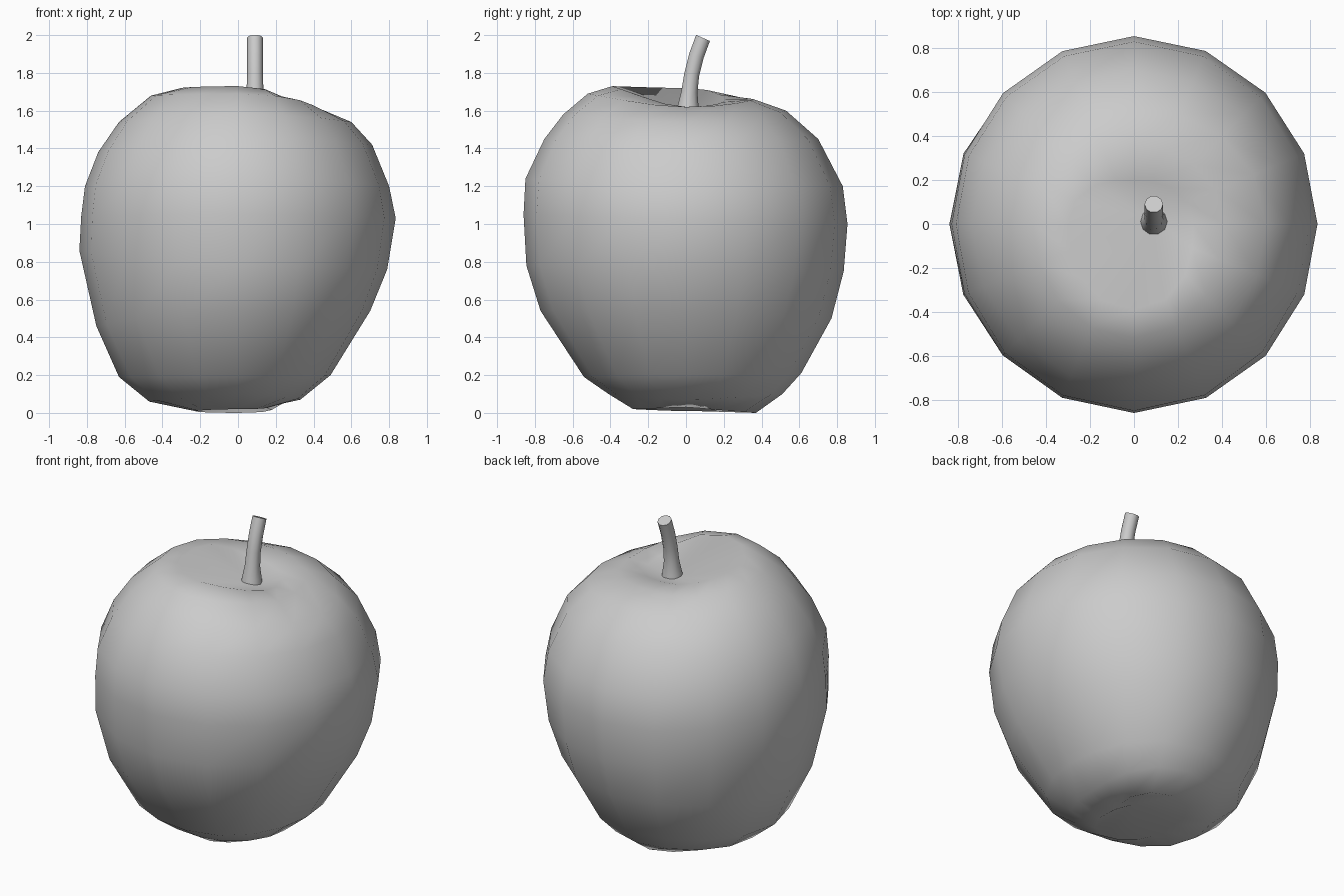
import bpy, bmesh, math
from mathutils import Vector, Matrix

if "Cube" in bpy.data.objects:
    bpy.data.objects.remove(bpy.data.objects["Cube"])


def loft(name, rings, start=None, end=None):
    """Skin a stack of point rings, closing ends with a pole or a flat cap."""
    bm = bmesh.new()
    loops = [[bm.verts.new(p) for p in ring] for ring in rings]
    n = len(loops[0])
    for a, b in zip(loops, loops[1:]):
        for i in range(n):
            j = (i + 1) % n
            bm.faces.new((a[i], a[j], b[j], b[i]))
    for loop, pole in ((loops[0], start), (loops[-1], end)):
        if pole is None:
            bm.faces.new(loop)
        else:
            c = bm.verts.new(pole)
            for i in range(n):
                bm.faces.new((loop[i], loop[(i + 1) % n], c))
    bmesh.ops.recalc_face_normals(bm, faces=bm.faces)
    mesh = bpy.data.meshes.new(name)
    bm.to_mesh(mesh)
    bm.free()
    obj = bpy.data.objects.new(name, mesh)
    bpy.context.collection.objects.link(obj)
    return obj


def smooth(obj, angle):
    bpy.ops.object.select_all(action='DESELECT')
    obj.select_set(True)
    bpy.context.view_layer.objects.active = obj
    bpy.ops.object.shade_smooth_by_angle(angle=math.radians(angle))


def lopsided_ring(quarters, sides=16):
    """Blend (radius, height) given at right, back, left and front."""
    pts = []
    for i in range(sides):
        t = 2 * math.pi * i / sides
        q = int(4 * i / sides)
        w = math.sin(t - q * math.pi / 2) ** 2
        (r0, z0), (r1, z1) = quarters[q], quarters[(q + 1) % 4]
        r, z = r0 + (r1 - r0) * w, z0 + (z1 - z0) * w
        pts.append((r * math.cos(t), r * math.sin(t), z))
    return pts


# Fruit body: uneven profile at right, back, left, front from base to rim
profile = [
    ((.13, .03), (.37, .00), (.22, .01), (.28, .02)),
    ((.33, .07), (.51, .10), (.47, .06), (.41, .10)),
    ((.49, .20), (.61, .21), (.63, .19), (.54, .19)),
    ((.70, .54), (.77, .50), (.75, .46), (.77, .54)),
    ((.79, .76), (.835, .75), (.84, .86), (.845, .78)),
    ((.835, 1.03), (.855, 1.0), (.83, 1.04), (.86, 1.05)),
    ((.80, 1.20), (.83, 1.20), (.81, 1.20), (.85, 1.24)),
    ((.71, 1.42), (.70, 1.45), (.74, 1.38), (.75, 1.45)),
    ((.60, 1.54), (.53, 1.60), (.63, 1.54), (.65, 1.58)),
    ((.41, 1.62), (.36, 1.66), (.46, 1.68), (.52, 1.69)),
    ((.27, 1.62), (.20, 1.65), (.30, 1.72), (.39, 1.73)),
]
body = loft("fruit_body", [lopsided_ring(q) for q in profile],
            start=(0, 0, .11), end=(.09, .02, 1.59))
smooth(body, 80)

# Stem: flared foot, bending backwards; (y, z, radius, lean in degrees)
stem_path = [(.01, 1.58, .065, 3), (.012, 1.63, .057, 4), (.018, 1.70, .045, 6),
             (.03, 1.79, .042, 12), (.055, 1.89, .042, 19), (.09, 1.985, .042, 24)]
rings = []
for y, z, r, lean in stem_path:
    rot = Matrix.Rotation(math.radians(-lean), 3, 'X')
    rings.append([Vector((.09, y, z)) + rot @ Vector((r * math.cos(a), r * math.sin(a), 0))
                  for a in (2 * math.pi * i / 10 for i in range(10))])
stem = loft("stem", rings)
smooth(stem, 50)
